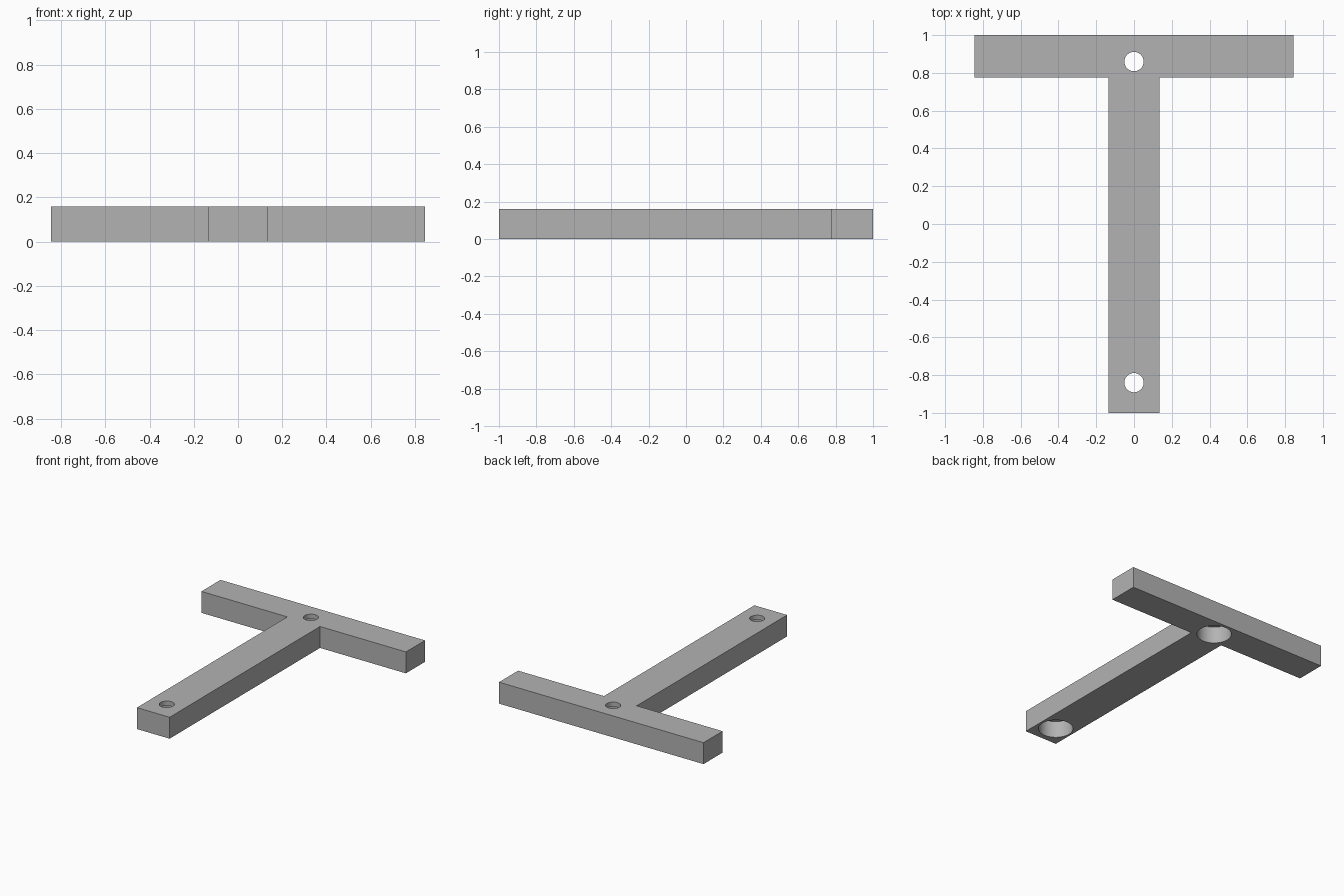
import bpy
import bmesh

THICK = 0.16
ROOF = 0.035          # plate left above each counterbore
HOLES = [0.86, -0.84]  # hole positions along y

old = bpy.data.objects.get("Cube")
if old:
    bpy.data.objects.remove(old, do_unlink=True)

# Plain grey material
grey = bpy.data.materials.new("plain_grey")
grey.use_nodes = True
colour = (0.45, 0.45, 0.45, 1)
grey.diffuse_color = colour
grey.node_tree.nodes["Principled BSDF"].inputs["Base Color"].default_value = colour


def extruded(name, outline, height):
    mesh = bpy.data.meshes.new(name)
    bm = bmesh.new()
    face = bm.faces.new([bm.verts.new((x, y, 0)) for x, y in outline])
    top = bmesh.ops.extrude_face_region(bm, geom=[face])["geom"]
    bmesh.ops.translate(bm, vec=(0, 0, height),
                        verts=[v for v in top if isinstance(v, bmesh.types.BMVert)])
    bmesh.ops.recalc_face_normals(bm, faces=bm.faces)
    bm.to_mesh(mesh)
    bm.free()
    obj = bpy.data.objects.new(name, mesh)
    bpy.context.collection.objects.link(obj)
    mesh.materials.append(grey)
    return obj


def drill(target, name, radius, y, bottom, top):
    bpy.ops.mesh.primitive_cylinder_add(vertices=64, radius=radius, depth=top - bottom,
                                        location=(0, y, (top + bottom) / 2))
    cutter = bpy.context.object
    cutter.name = name
    cutter.data.materials.append(grey)
    cutter.hide_render = True
    cutter.hide_set(True)
    cutter.display_type = 'WIRE'
    mod = target.modifiers.new(name, 'BOOLEAN')
    mod.operation = 'DIFFERENCE'
    mod.solver = 'EXACT'
    mod.object = cutter


# T-shaped bracket: cross bar at the back, stem running to the front
half = [(0.135, -1), (0.135, 0.775), (0.845, 0.775), (0.845, 1)]
bracket = extruded("t_bracket", half + [(-x, y) for x, y in reversed(half)], THICK)

# Screw holes, with wide counterbores from below
for label, y in zip(("back", "front"), HOLES):
    drill(bracket, label + "_counterbore_cutter", 0.119, y, -0.1, THICK - ROOF)
    drill(bracket, label + "_screw_hole_cutter", 0.051, y, -0.2, THICK + 0.1)

# Apply the cuts, drop the cutters and smooth the bores
bpy.ops.object.select_all(action='DESELECT')
bpy.context.view_layer.objects.active = bracket
bracket.select_set(True)
for mod in list(bracket.modifiers):
    cutter = mod.object
    bpy.ops.object.modifier_apply(modifier=mod.name)
    bpy.data.objects.remove(cutter, do_unlink=True)
bpy.ops.object.shade_smooth_by_angle(angle=0.52)
